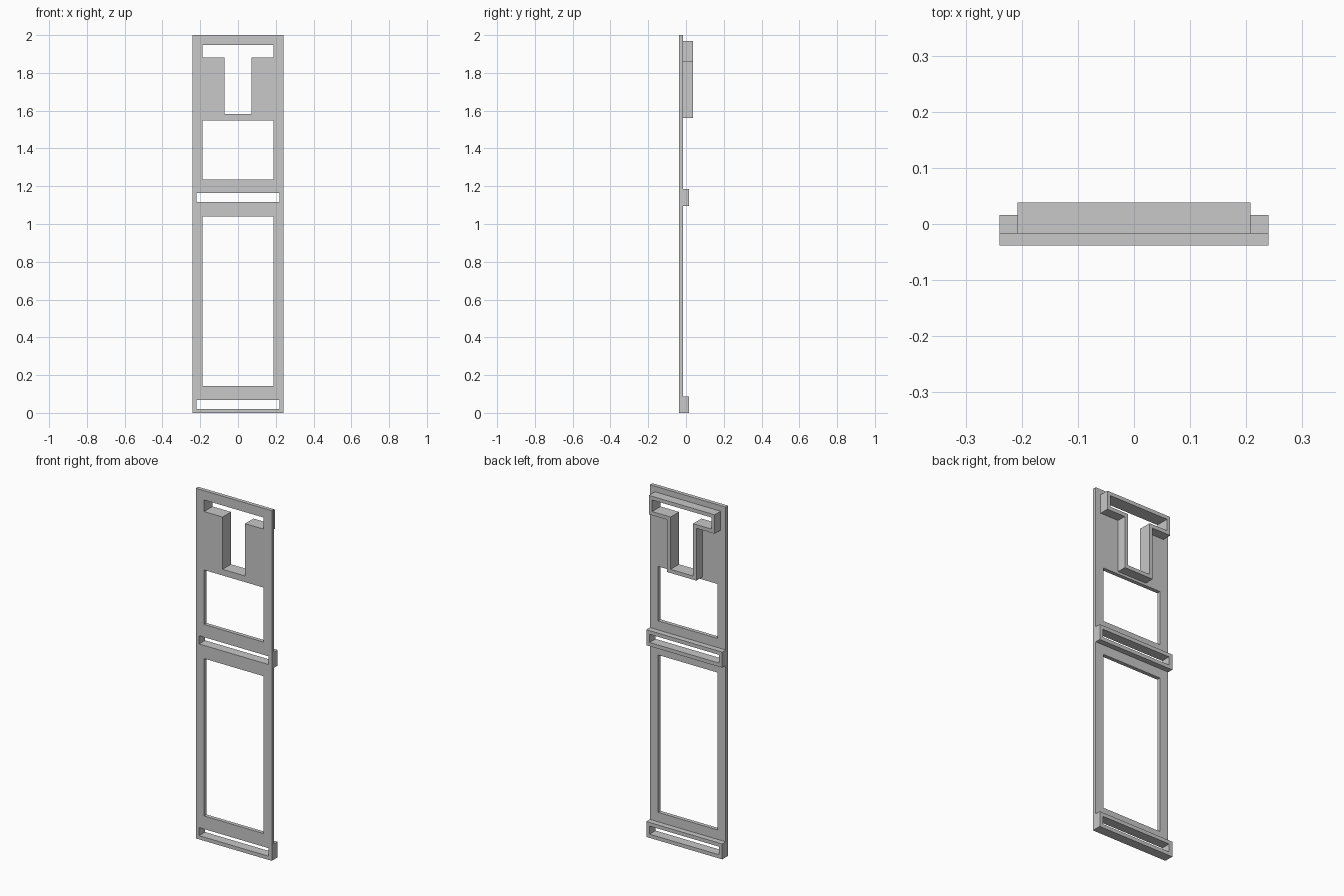
import bpy
from math import radians
from mathutils import Matrix

cube = bpy.data.objects.get("Cube")
if cube:
    bpy.data.objects.remove(cube, do_unlink=True)

grey = bpy.data.materials.new("light grey")
grey.use_nodes = True
colour = (0.58, 0.58, 0.58, 1)
grey.diffuse_color = colour
grey.node_tree.nodes["Principled BSDF"].inputs["Base Color"].default_value = colour

FRONT, BACK = -0.038, -0.016   # panel faces
RIM = 0.021                    # wall thickness of the raised rims


def rect(half, bottom, top):
    return [(-half, bottom), (half, bottom), (half, top), (-half, top)]


def tee(grow=0.0):
    """T outline, widened all round by grow."""
    bar, stem = 0.187 + grow, 0.071 + grow
    low, mid, top = 1.582 - grow, 1.881 - grow, 1.947 + grow
    right = [(stem, low), (stem, mid), (bar, mid), (bar, top)]
    return right + [(-x, z) for x, z in reversed(right)]


def cut_sheet(name, loops, y0, y1):
    """Solid sheet between y0 and y1; the first loop is the edge, the rest are holes."""
    curve = bpy.data.curves.new(name, "CURVE")
    curve.dimensions = "2D"
    curve.fill_mode = "BOTH"
    curve.extrude = (y1 - y0) / 2
    for loop in loops:
        spline = curve.splines.new("POLY")
        spline.points.add(len(loop) - 1)
        for point, (x, z) in zip(spline.points, loop):
            point.co = (x, z, 0, 1)
        spline.use_cyclic_u = True
    helper = bpy.data.objects.new(name + " outline", curve)
    bpy.context.collection.objects.link(helper)
    bpy.context.view_layer.update()
    graph = bpy.context.evaluated_depsgraph_get()
    mesh = bpy.data.meshes.new_from_object(helper.evaluated_get(graph))
    bpy.data.objects.remove(helper, do_unlink=True)
    bpy.data.curves.remove(curve)
    # Stand the sheet upright
    mesh.transform(Matrix.Translation((0, (y0 + y1) / 2, 0)) @ Matrix.Rotation(radians(90), 4, "X"))
    mesh.materials.clear()
    mesh.materials.append(grey)
    mesh.shade_flat()
    obj = bpy.data.objects.new(name, mesh)
    bpy.context.collection.objects.link(obj)
    return obj


# Openings
upper_window = rect(0.187, 1.236, 1.547)
lower_window = rect(0.187, 0.142, 1.041)
slots = {"middle": (1.116, 1.163), "bottom": (0.021, 0.067)}
slot_loops = [rect(0.219, *span) for span in slots.values()]

# Front panel
cut_sheet("front_panel",
          [rect(0.24, 0, 2), tee(), upper_window, lower_window] + slot_loops,
          FRONT, BACK)

# Raised rims on the back
cut_sheet("tee_rim", [tee(RIM), tee()], BACK, 0.038)
for label, (low, high) in slots.items():
    cut_sheet(label + "_slot_rim",
              [rect(0.24, low - RIM, high + RIM), rect(0.219, low, high)],
              BACK, 0.016)
